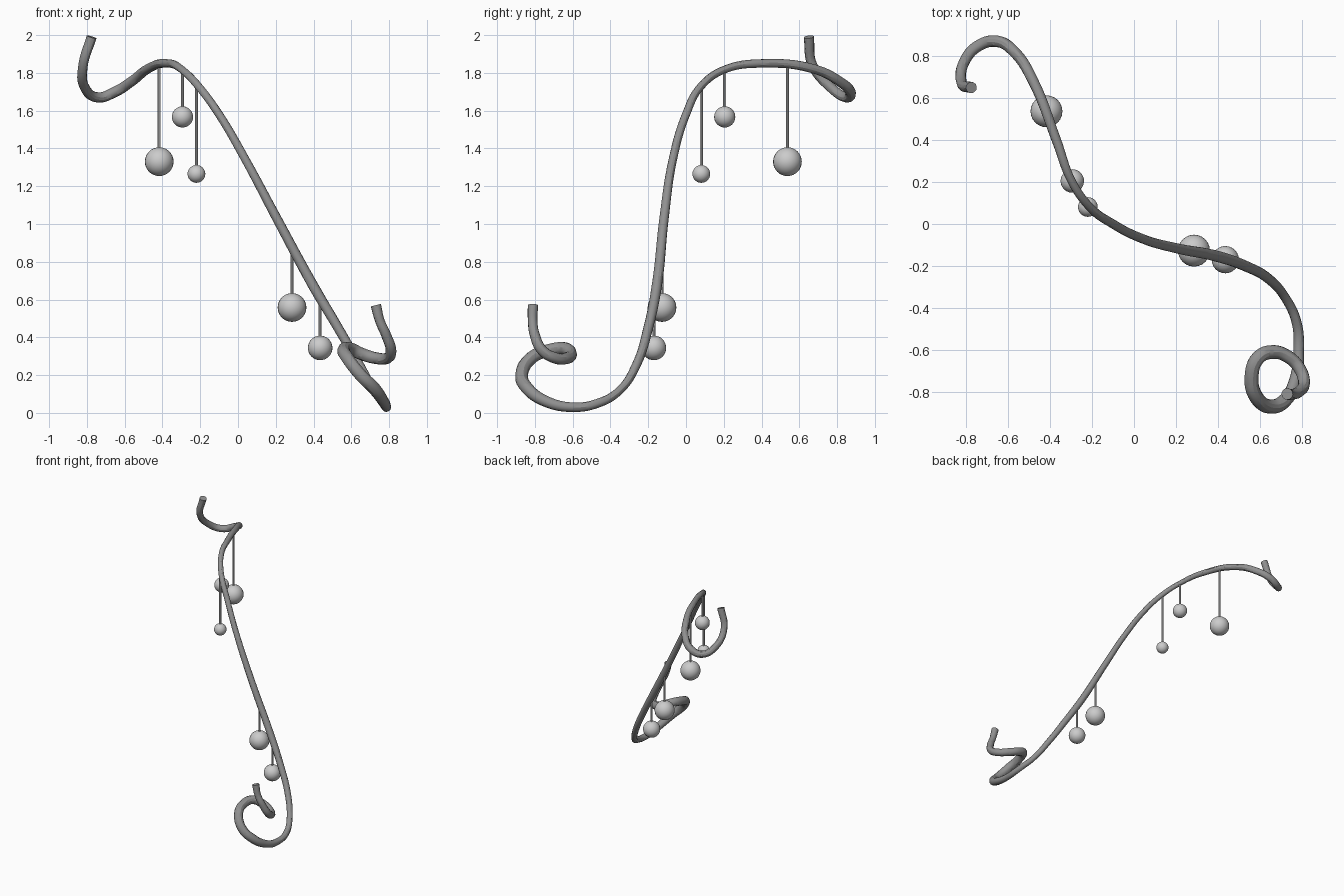
import bpy
import bmesh
from mathutils import Matrix, Vector

if "Cube" in bpy.data.objects:
    bpy.data.objects.remove(bpy.data.objects["Cube"])


def link(name, data):
    obj = bpy.data.objects.new(name, data)
    bpy.context.collection.objects.link(obj)
    return obj


def activate(obj):
    bpy.ops.object.select_all(action="DESELECT")
    obj.select_set(True)
    bpy.context.view_layer.objects.active = obj


# Centre line of the winding vine: upper hook, long sweep, lower curl
upper_hook = [(-.775, .65, 1.99), (-.82, .67, 1.84), (-.81, .77, 1.72),
              (-.74, .85, 1.67), (-.65, .87, 1.70), (-.57, .82, 1.75)]
sweep = [(-.48, .68, 1.82), (-.37, .40, 1.85), (-.30, .21, 1.82),
         (-.21, .08, 1.73), (-.10, 0, 1.58), (.04, -.07, 1.34),
         (.20, -.115, 1.04), (.40, -.155, .67), (.53, -.20, .45),
         (.64, -.26, .26), (.72, -.35, .12)]
lower_curl = [(.775, -.47, .05), (.785, -.60, .03), (.77, -.74, .06),
              (.72, -.84, .13), (.65, -.87, .20), (.58, -.82, .29),
              (.56, -.73, .33), (.59, -.64, .34), (.66, -.61, .31),
              (.73, -.63, .29), (.79, -.69, .29), (.81, -.76, .33),
              (.785, -.80, .41), (.75, -.812, .49), (.73, -.81, .57)]
path = upper_hook + sweep + lower_curl

# Vine thickness swells in the curls and thins along the sweep
stations = [(0, .027), (1, .025), (4, .028), (6, .025), (8, .02), (11, .022),
            (13, .027), (16, .022), (18, .025), (20, .034), (24, .034),
            (30, .025), (31, .028)]


def thickness(i):
    for (a, ra), (b, rb) in zip(stations, stations[1:]):
        if a <= i <= b:
            return ra + (rb - ra) * (i - a) / (b - a)


curve = bpy.data.curves.new("vine", "CURVE")
curve.dimensions = "3D"
curve.bevel_depth = 1
curve.bevel_resolution = 4
curve.resolution_u = 8
curve.use_fill_caps = True
spline = curve.splines.new("BEZIER")
spline.bezier_points.add(len(path) - 1)
for i, (point, co) in enumerate(zip(spline.bezier_points, path)):
    point.co = co
    point.radius = thickness(i)
    point.handle_left_type = point.handle_right_type = "AUTO"

vine = link("vine", curve)
activate(vine)
bpy.ops.object.convert(target="MESH")
vine = bpy.context.object
bpy.ops.object.shade_smooth_by_angle()

# Dark grey finish of the vine
dark = bpy.data.materials.new("dark_grey")
dark.use_nodes = True
tone = (.28, .28, .28, 1)
dark.diffuse_color = tone
dark.node_tree.nodes["Principled BSDF"].inputs["Base Color"].default_value = tone
vine.data.materials.clear()
vine.data.materials.append(dark)


def mesh_part(name, bm):
    mesh = bpy.data.meshes.new(name)
    bm.to_mesh(mesh)
    bm.free()
    activate(link(name, mesh))
    bpy.ops.object.shade_smooth_by_angle()


# Hanging baubles: a thin cord from the vine with a ball at its end
def hang_bauble(index, ball, radius, top):
    bm = bmesh.new()
    bmesh.ops.create_uvsphere(bm, u_segments=24, v_segments=16, radius=radius,
                              matrix=Matrix.Translation(ball))
    mesh_part(f"bauble_{index}", bm)

    length = top - ball[2]
    middle = Vector(ball) + Vector((0, 0, length / 2))
    bm = bmesh.new()
    bmesh.ops.create_cone(bm, cap_ends=True, segments=8, radius1=.008,
                          radius2=.008, depth=length,
                          matrix=Matrix.Translation(middle))
    mesh_part(f"cord_{index}", bm)


baubles = [((-.417, .537, 1.33), .076, 1.84), ((-.294, .205, 1.567), .056, 1.81),
           ((-.22, .081, 1.265), .047, 1.73), ((.286, -.127, .558), .076, .88),
           ((.435, -.17, .344), .065, .61)]
for index, spec in enumerate(baubles, 1):
    hang_bauble(index, *spec)
